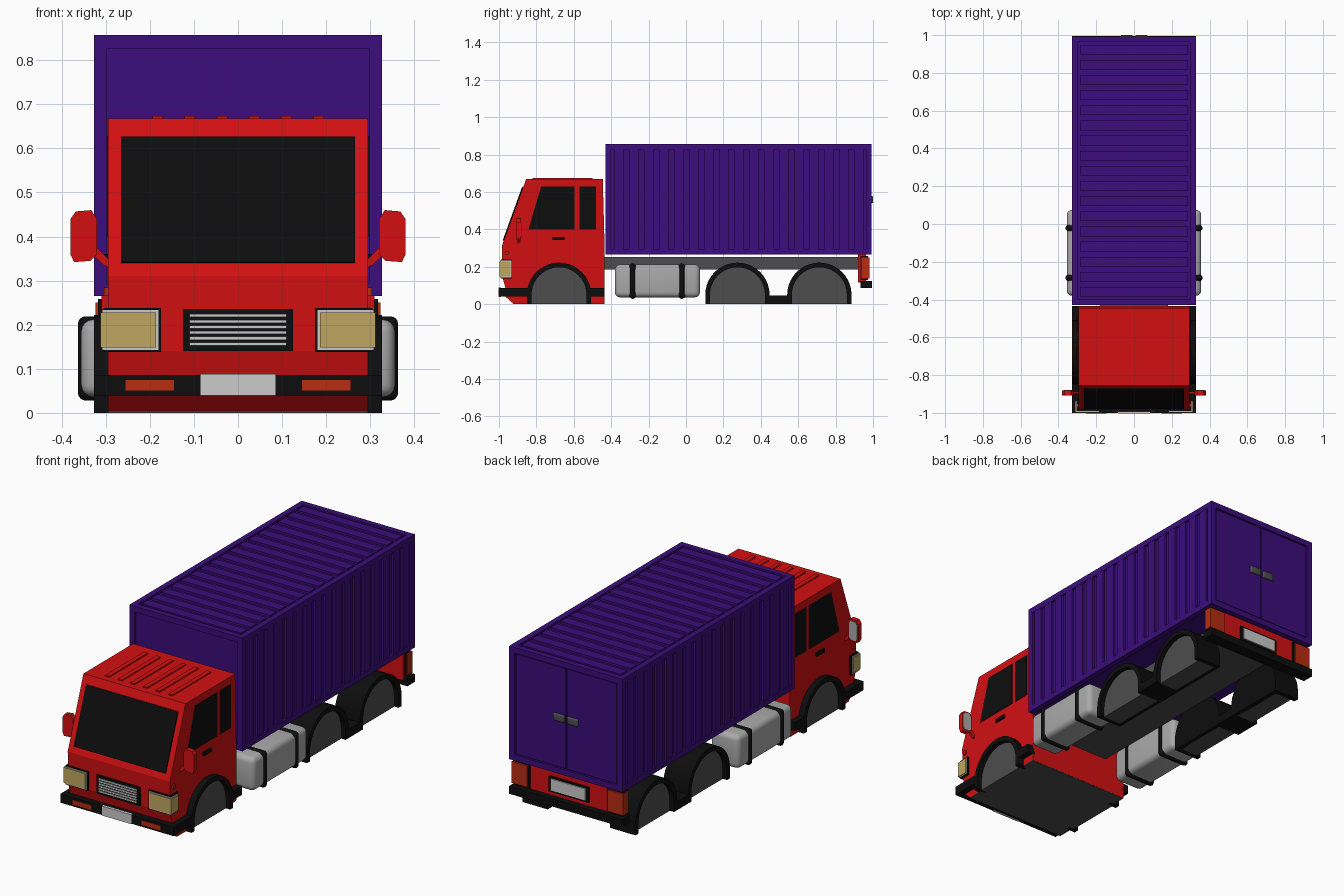
import bpy, bmesh, math
from mathutils import Vector

if "Cube" in bpy.data.objects:
    bpy.data.objects.remove(bpy.data.objects["Cube"])

def mat(name, r, g, b):
    m = bpy.data.materials.new(name)
    m.diffuse_color = (r, g, b, 1)
    m.use_nodes = True
    m.node_tree.nodes["Principled BSDF"].inputs["Base Color"].default_value = m.diffuse_color
    return m

RED = mat("red paint", .65, .005, .006)
PURPLE = mat("purple paint", .045, .004, .2)
BLACK = mat("black", .004, .004, .004)
GRAY = mat("dark gray", .075, .075, .075)
SILVER = mat("tank silver", .4, .4, .4)
LIGHT = mat("light gray", .6, .6, .6)
TAN = mat("headlamp tan", .53, .39, .12)
ORANGE = mat("lamp orange red", .48, .025, .006)

def prism(name, pts, axis, a, b, m, bevel=0):
    """Extrude a profile: axis x takes (y, z) points, axis y takes (x, z)."""
    bm = bmesh.new()
    put = (lambda p, t: (t, p[0], p[1])) if axis == 'x' else (lambda p, t: (p[0], t, p[1]))
    lo = [bm.verts.new(put(p, a)) for p in pts]
    hi = [bm.verts.new(put(p, b)) for p in pts]
    n = len(pts)
    bm.faces.new(lo)
    bm.faces.new(hi)
    for i in range(n):
        j = (i + 1) % n
        bm.faces.new((lo[i], lo[j], hi[j], hi[i]))
    bmesh.ops.recalc_face_normals(bm, faces=bm.faces)
    me = bpy.data.meshes.new(name)
    bm.to_mesh(me)
    bm.free()
    me.materials.append(m)
    ob = bpy.data.objects.new(name, me)
    bpy.context.collection.objects.link(ob)
    if bevel:
        mod = ob.modifiers.new("bevel", 'BEVEL')
        mod.width, mod.segments = bevel, 4
        bpy.context.view_layer.objects.active = ob
        ob.select_set(True)
        bpy.ops.object.modifier_apply(modifier="bevel")
        bpy.ops.object.shade_smooth_by_angle()
        ob.select_set(False)
    return ob

def box(name, x0, x1, y0, y1, z0, z1, m, bevel=0):
    return prism(name, [(y0, z0), (y1, z0), (y1, z1), (y0, z1)], 'x', x0, x1, m, bevel)

def arch(yc, r, zc=.05, n=20):
    """Half-circle with straight legs down to the ground."""
    arc = [(yc - r * math.cos(math.pi * i / n), zc + r * math.sin(math.pi * i / n)) for i in range(n + 1)]
    return [(yc - r, 0)] + arc + [(yc + r, 0)]

# Cargo container: recessed core, edge frame, corrugation ribs
X, Y0, Y1, Z0, Z1, F, D = .327, -.43, .993, .265, .857, .03, .012
box("container_core", -X + D, X - D, Y0 + D, Y1 - D, Z0 + .005, Z1 - D, PURPLE)
for x in (-X, X - F):
    for z in (Z0, Z1 - F):
        box("container_long_rail", x, x + F, Y0, Y1, z, z + F, PURPLE)
    for y in (Y0, Y1 - F):
        box("container_post", x, x + F, y, y + F, Z0, Z1, PURPLE)
for y in (Y0, Y1 - F):
    for z in (Z0, Z1 - F):
        box("container_cross_rail", -X, X, y, y + F, z, z + F, PURPLE)
N = 17
step = (Y1 - Y0 - 2 * F) / N
for i in range(N):
    y = Y0 + F + (i + .5) * step
    box("roof_corrugation", -X + F + .01, X - F - .01, y - .026, y + .026, Z1 - .02, Z1 - .001, PURPLE)
    for s in (-1, 1):
        box("side_corrugation", s * (X - .02), s * (X - .001), y - .026, y + .026, Z0 + F, Z1 - F, PURPLE)

# Container doors and handles
for s in (-1, 1):
    box("rear_door", s * .003, s * .292, .97, .989, Z0 + F + .005, Z1 - F - .005, PURPLE)
    box("door_handle", s * .008, s * .072, .985, 1.0, .54, .578, GRAY, .006)

# Chassis beam
box("chassis_beam", -.18, .18, -.47, .93, .185, .252, GRAY)

# Cab body and floor
prism("cab_body", [(-.925, .004), (-.965, .04), (-.965, .085), (-.98, .14), (-.985, .31),
                   (-.855, .668), (-.445, .668), (-.435, .3), (-.435, .004)], 'x', -.295, .295, RED)
box("cab_floor", -.295, .295, -.925, -.436, 0, .005, GRAY)

# Windshield plate lying on the sloped front
slope = lambda z: Vector((-.985 + .13 * (z - .31) / .358, z))
out = Vector((-.94, .34)) * .006
prism("windshield", [slope(.34), slope(.625), slope(.625) + out, slope(.34) + out], 'x', -.265, .265, BLACK)

# Roof ribs
for i in range(6):
    x = -.182 + i * .073
    box("cab_roof_rib", x - .012, x + .012, -.82, -.5, .66, .674, RED)

# Grille
box("grille_frame", -.125, .125, -.992, -.95, .14, .236, BLACK)
for i in range(6):
    z = .153 + i * .0128
    box("grille_bar", -.11, .11, -.996, -.98, z, z + .007, LIGHT)

# Front bumper and number plate
box("front_bumper", -.327, .327, -1.0, -.93, .04, .086, BLACK)
box("front_plate", -.085, .085, -1.003, -.99, .039, .088, LIGHT)

# Parts repeated on both sides of the cab
octagon = [(.32, .36), (.335, .345), (.372, .342), (.38, .36), (.38, .44), (.368, .457), (.333, .46), (.32, .44)]
for s in (-1, 1):
    c = .298 * s
    prism("side_window", [(-.842, .4), (-.595, .4), (-.595, .628), (-.775, .628)], 'x', s * .29, c, BLACK)
    box("rear_quarter_window", s * .29, c, -.57, -.482, .4, .628, BLACK)
    box("cab_door_handle", s * .29, s * .304, -.715, -.65, .342, .36, BLACK)
    box("side_marker", s * .29, s * .304, -.968, -.95, .265, .285, ORANGE)
    box("headlamp_frame", s * .175, s * .305, -.99, -.93, .138, .238, BLACK)
    box("headlamp_bezel", s * .18, s * .308, -.993, -.934, .143, .233, LIGHT)
    box("headlamp", s * .186, s * .312, -.997, -.938, .148, .228, TAN)
    box("fog_lamp", s * .145, s * .255, -1.003, -.99, .051, .075, ORANGE)
    box("bumper_side", s * .29, s * .327, -.95, -.84, .04, .086, BLACK)
    box("rear_cab_sill", s * .28, s * .327, -.52, -.435, .04, .086, BLACK)
    # Mirror with arm and glass
    prism("mirror", [(s * x, z) for x, z in octagon], 'y', -.907, -.882, RED)
    prism("mirror_glass", [(s * (.35 + (x - .35) * .8), .4 + (z - .4) * .85) for x, z in octagon],
          'y', -.883, -.879, SILVER)
    prism("mirror_arm", [(s * .29, .328), (s * .305, .335), (s * .335, .365), (s * .325, .38), (s * .29, .345)],
          'y', -.9, -.888, RED)
    # Fuel tank with straps
    box("fuel_tank", s * .19, s * .356, -.38, .075, .036, .212, SILVER, .028)
    for y in (-.285, -.022):
        box("tank_strap", s * .185, s * .363, y - .017, y + .017, .028, .219, BLACK, .025)

# Wheel arches: black fenders around gray wheel fillers
for name, yc, inner in (("front", -.679, .27), ("middle", .275, .18), ("rear", .713, .18)):
    for s in (-1, 1):
        prism(name + "_fender", arch(yc, .172) + arch(yc, .147)[::-1], 'x', s * inner, s * .327, BLACK)
        prism(name + "_wheel_filler", arch(yc, .148), 'x', s * .2, s * .302, GRAY)
        if name != "front":
            prism(name + "_fender_back", arch(yc, .17), 'x', s * .18, s * .205, BLACK)
for s in (-1, 1):
    box("fender_link", s * .18, s * .327, .44, .548, 0, .045, BLACK)

# Rear panel, bumper, lamps and plate
box("rear_panel", -.31, .31, .92, .962, .115, .266, RED)
box("rear_bumper", -.327, .327, .932, .995, .085, .125, BLACK)
box("rear_plate_frame", -.115, .115, .95, .97, .145, .225, BLACK)
box("rear_plate", -.1, .1, .96, .976, .154, .216, LIGHT)
for s in (-1, 1):
    box("tail_lamp_frame", s * .225, s * .318, .933, .972, .128, .258, BLACK)
    box("tail_lamp", s * .232, s * .323, .938, .98, .137, .25, ORANGE)
